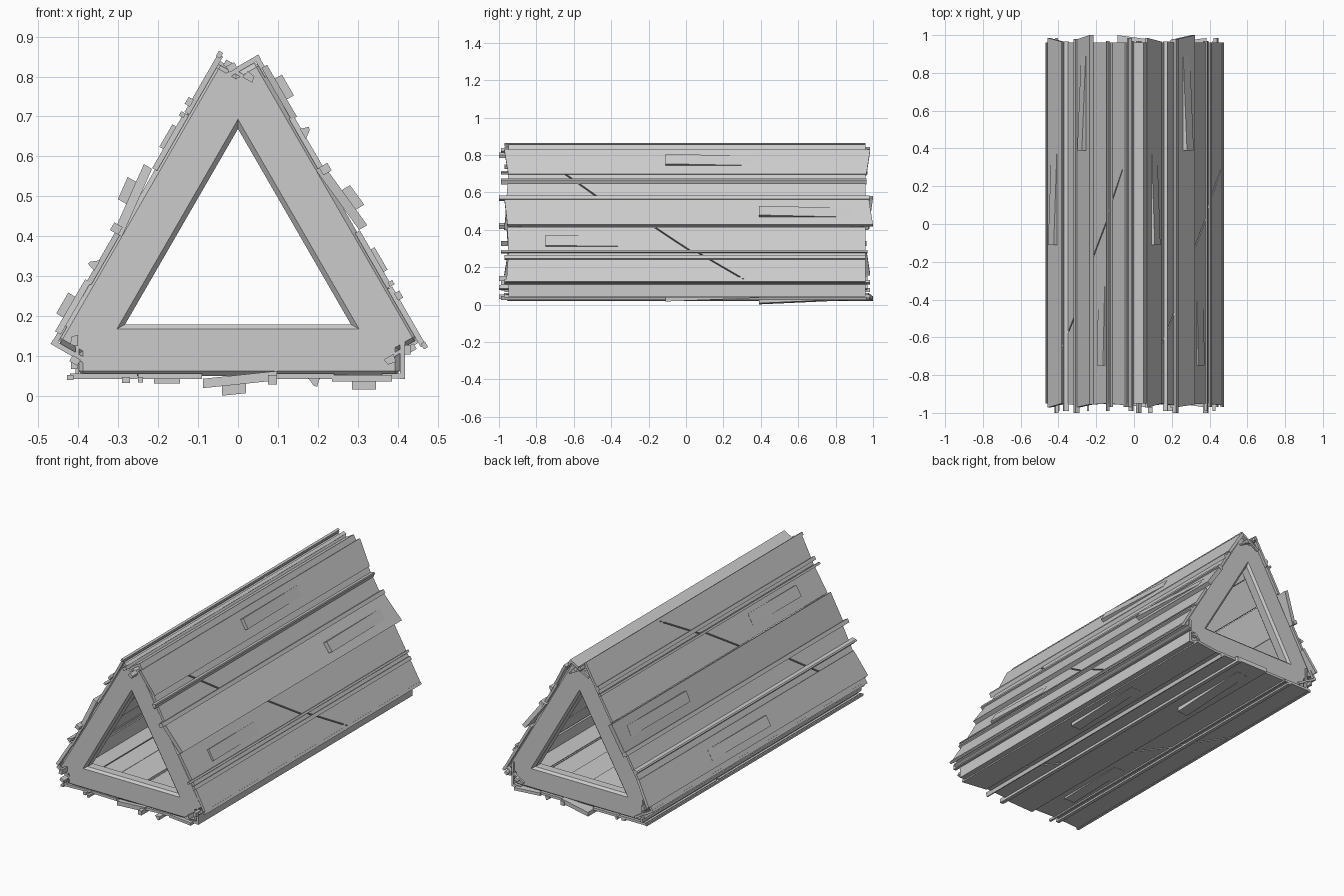
import bpy, bmesh, math
from mathutils import Matrix

if "Cube" in bpy.data.objects:
    bpy.data.objects.remove(bpy.data.objects["Cube"])

CENTRE_Z = 0.343  # axis of the three-fold symmetry


def side_matrix(k):
    return Matrix.Translation((0, 0, CENTRE_Z)) @ Matrix.Rotation(-k * math.tau / 3, 4, 'Y')


def prism(bm, lower, upper):
    """Solid between two matching outlines of (u, y, d); d is distance outward from the axis."""
    a = [bm.verts.new((u, y, -d)) for u, y, d in lower]
    b = [bm.verts.new((u, y, -d)) for u, y, d in upper]
    bm.faces.new(a)
    bm.faces.new(b)
    n = len(a)
    for i in range(n):
        j = (i + 1) % n
        bm.faces.new((a[i], a[j], b[j], b[i]))


def slab(bm, outline, d0, d1, slope=0.0):
    prism(bm, [(u, y, d0 + slope * u) for u, y in outline],
          [(u, y, d1 + slope * u) for u, y in outline])


def bar(bm, section, y0, y1):
    prism(bm, [(u, y0, d) for u, d in section], [(u, y1, d) for u, d in section])


def rect(u0, u1, d0, d1):
    return [(u0, d0), (u1, d0), (u1, d1), (u0, d1)]


def finish(bm, name, matrix, bevel=0):
    bmesh.ops.recalc_face_normals(bm, faces=bm.faces)
    me = bpy.data.meshes.new(name)
    bm.to_mesh(me)
    bm.free()
    ob = bpy.data.objects.new(name, me)
    bpy.context.collection.objects.link(ob)
    ob.matrix_world = matrix
    if bevel:
        mod = ob.modifiers.new("bevel", 'BEVEL')
        mod.width = bevel
        mod.segments = 1


def cracked(bm, u0, u1, ends, crack, d0, d1, gap=0.006):
    """Plank split by a diagonal crack; ends = y at (u0 front, u1 front, u0 back, u1 back)."""
    f0, f1, b0, b1 = ends
    c0, c1 = crack
    slab(bm, [(u0, f0), (u1, f1), (u1, c1 - gap), (u0, c0 - gap)], d0, d1)
    slab(bm, [(u0, c0 + gap), (u1, c1 + gap), (u1, b1), (u0, b0)], d0, d1)


for k, side in enumerate(("bottom", "right", "left")):
    M = side_matrix(k)

    # end frame beams
    for end, y0, y1 in (("front", -0.95, -0.88), ("back", 0.88, 0.95)):
        bm = bmesh.new()
        bar(bm, rect(-0.40, 0.405, 0.163, 0.292), y0, y1)
        finish(bm, f"{side}_{end}_beam", M, 0.012)

    # wall planks, two or three of them cracked across
    bm = bmesh.new()
    cracked(bm, -0.42, -0.252, (-0.96, -0.95, 0.96, 0.96), (0.32, 0.07), 0.286, 0.300)
    cracked(bm, -0.25, -0.09, (-0.95, -0.955, 0.96, 0.96), (0.04, -0.17), 0.286, 0.300)
    cracked(bm, 0.085, 0.24, (-0.96, -0.95, 0.96, 0.96), (-0.46, -0.65), 0.286, 0.300)
    slab(bm, [(0.235, -0.95), (0.385, -0.972), (0.385, 0.985), (0.235, 0.965)], 0.290, 0.306)
    slab(bm, [(0.36, -0.95), (0.415, -0.95), (0.415, 0.96), (0.36, 0.96)], 0.286, 0.299)
    finish(bm, f"{side}_planks", M)

    # loose tilted plank
    bm = bmesh.new()
    slab(bm, [(-0.088, -0.955), (0.097, -0.972), (0.097, 0.975), (-0.088, 1.0)],
         0.290, 0.3135, -0.105)
    finish(bm, f"{side}_tilted_plank", M)

    # splinters lifting off the planks: u range, y range, surface d, lift, slope
    bm = bmesh.new()
    for u0, u1, y0, y1, d, lift, s in ((0.285, 0.345, -0.11, 0.39, 0.306, 0.020, 0),
                                       (-0.04, 0.02, 0.39, 0.89, 0.3135, 0.024, -0.105),
                                       (-0.21, -0.145, -0.75, -0.33, 0.300, 0.011, 0)):
        def edge(u):
            return [(u, y0, d - 0.004 + s * u), (u, y1, d - 0.004 + s * u),
                    (u, y1, d + 0.001 + s * u), (u, y0 + 0.03, d + lift * 0.95 + s * u),
                    (u, y0, d + lift + s * u)]
        prism(bm, edge(u0), edge(u1))
    finish(bm, f"{side}_splinters", M)

    # battens along the seams
    bm = bmesh.new()
    bar(bm, rect(-0.290, -0.270, 0.295, 0.310), -0.97, 0.96)
    bar(bm, rect(-0.250, -0.238, 0.295, 0.308), -0.99, 0.97)
    bar(bm, rect(0.075, 0.097, 0.290, 0.314), -1.0, 0.98)
    bar(bm, [(0.175, 0.297), (0.205, 0.297), (0.198, 0.319), (0.190, 0.317)], -0.99, 0.965)
    bar(bm, rect(-0.428, -0.412, 0.290, 0.302), -0.97, 0.96)
    finish(bm, f"{side}_battens", M)

    # corner boards closing the panel ends, with their battens
    bm = bmesh.new()
    bar(bm, rect(0.405, 0.418, 0.165, 0.300), -0.95, 0.96)
    bar(bm, rect(-0.407, -0.398, 0.165, 0.300), -0.95, 0.96)
    bar(bm, rect(0.415, 0.432, 0.215, 0.238), -0.99, 0.97)
    bar(bm, [(-0.400, 0.190), (-0.416, 0.193), (-0.420, 0.214), (-0.400, 0.218)], -1.0, 0.97)
    bar(bm, rect(-0.418, -0.402, 0.255, 0.275), -0.97, 0.985)
    finish(bm, f"{side}_corner_boards", M)
